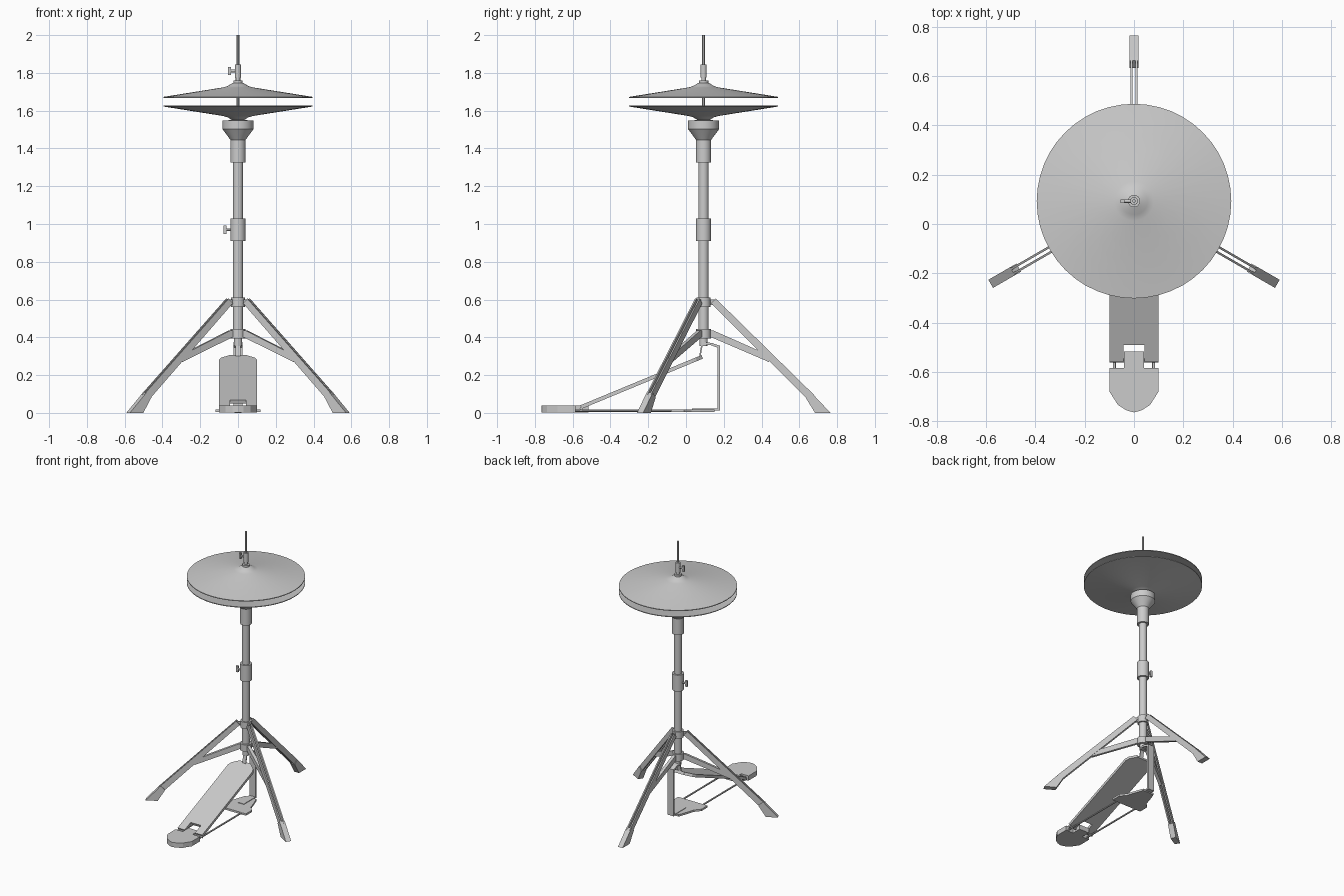
import bpy, bmesh
from math import sin, cos, pi, radians
from mathutils import Vector

if "Cube" in bpy.data.objects:
    bpy.data.objects.remove(bpy.data.objects["Cube"])

CY = 0.093  # y of the stand axis


def finish(name, bm, smooth=False):
    bmesh.ops.recalc_face_normals(bm, faces=bm.faces)
    me = bpy.data.meshes.new(name)
    bm.to_mesh(me)
    bm.free()
    ob = bpy.data.objects.new(name, me)
    bpy.context.collection.objects.link(ob)
    if smooth:
        bpy.ops.object.select_all(action='DESELECT')
        bpy.context.view_layer.objects.active = ob
        ob.select_set(True)
        bpy.ops.object.shade_smooth_by_angle(angle=radians(30))
    return ob


def lathe(name, prof, n=24, closed=False):
    """Revolve (radius, z) points about the stand axis, capping open ends."""
    bm = bmesh.new()
    rings = [[bm.verts.new((r * cos(2 * pi * i / n), CY + r * sin(2 * pi * i / n), z))
              for i in range(n)] for r, z in prof]
    pairs = list(zip(rings, rings[1:] + rings[:1]))
    for a, b in pairs if closed else pairs[:-1]:
        for i in range(n):
            j = (i + 1) % n
            bm.faces.new((a[i], a[j], b[j], b[i]))
    if not closed:
        bm.faces.new(rings[0])
        bm.faces.new(rings[-1])
    return finish(name, bm, True)


def prism(name, pts, vec):
    """Extrude a planar polygon along a vector."""
    bm = bmesh.new()
    f = bm.faces.new([bm.verts.new(p) for p in pts])
    ext = bmesh.ops.extrude_face_region(bm, geom=[f], use_keep_orig=True)
    bmesh.ops.translate(bm, vec=vec, verts=[v for v in ext['geom'] if isinstance(v, bmesh.types.BMVert)])
    return finish(name, bm)


def plate(name, ang, rz, t0, t1):
    """Plate drawn in the radial (r, z) plane at an angle, spanning t0..t1 sideways."""
    d = Vector((cos(ang), sin(ang), 0))
    s = Vector((-sin(ang), cos(ang), 0))
    o = Vector((0, CY, 0))
    return prism(name, [o + d * r + s * t0 + Vector((0, 0, z)) for r, z in rz], s * (t1 - t0))


def rod(name, a, b, r, n=12):
    a, b = Vector(a), Vector(b)
    bm = bmesh.new()
    bmesh.ops.create_cone(bm, cap_ends=True, segments=n, radius1=r, radius2=r, depth=(b - a).length)
    bm.transform((b - a).to_track_quat('Z', 'Y').to_matrix().to_4x4())
    bmesh.ops.translate(bm, vec=(a + b) / 2, verts=bm.verts)
    return finish(name, bm, True)


def mirrored(half):
    """Complete an outline given its right half."""
    return half + [(-x, y) for x, y in reversed(half) if abs(x) > 1e-6]


def tube(name, r, z0, z1, n=24):
    return lathe(name, [(r, z0), (r, z1)], n)


# Centre column
tube("pull_rod", 0.007, 0.36, 2.0, 12)
tube("main_tube", 0.027, 0.40, 1.40)
tube("lower_tube", 0.022, 0.355, 0.41)
tube("leg_collar", 0.037, 0.56, 0.61)
tube("brace_collar", 0.039, 0.395, 0.445)
tube("height_collar", 0.04, 0.91, 1.03)
lathe("cymbal_seat", [(0.04, 1.325), (0.04, 1.445), (0.058, 1.47), (0.082, 1.502), (0.082, 1.548), (0.03, 1.55)], 32)

# Cymbals: thin shells, hollow sides facing each other
outer = [(0.395, 0), (0.08, 0.05), (0.055, 0.057), (0.03, 0.073), (0.007, 0.077)]
shell = outer + [(r, z - 0.005) for r, z in reversed(outer)]
lathe("top_cymbal", [(r, 1.673 + z) for r, z in shell], 48, True)
lathe("bottom_cymbal", [(r, 1.622 - z) for r, z in shell], 48, True)

# Clutch and wing screws
tube("clutch_washer", 0.025, 1.745, 1.76, 20)
tube("clutch_neck", 0.012, 1.755, 1.78, 16)
tube("clutch_body", 0.016, 1.775, 1.845, 16)
for name, z, x in (("clutch", 1.81, -0.012), ("height", 0.97, -0.036)):
    rod(name + "_screw", (x, CY, z), (x - 0.03, CY, z), 0.007)
    prism(name + "_wing", [(x - 0.042, CY - 0.007, z + h) for h in (-0.022, 0.022)] +
          [(x - 0.026, CY - 0.007, z + h) for h in (0.022, -0.022)], (0, 0.014, 0))

# Tripod legs: twin bars, brace and rubber foot
for i, deg in enumerate((90, 210, 330)):
    a = radians(deg)
    for s in (-1, 1):
        plate(f"leg_bar_{i}_{s}", a, [(0.04, 0.58), (0.065, 0.605), (0.585, 0.095), (0.56, 0.062)],
              s * 0.006, s * 0.015)
    plate(f"leg_lug_{i}", a, [(0.03, 0.57), (0.055, 0.57), (0.06, 0.6), (0.03, 0.6)], -0.006, 0.006)
    plate(f"leg_brace_{i}", a, [(0.03, 0.405), (0.03, 0.437), (0.05, 0.437), (0.355, 0.302), (0.345, 0.27)],
          -0.011, 0.011)
    plate(f"leg_foot_{i}", a, [(0.54, 0.082), (0.57, 0.108), (0.672, 0), (0.59, 0)], -0.019, 0.019)

# Bent strap supporting the frame behind the pedal
plate("frame_strap", pi / 2, [(0.0, 0.375), (0.045, 0.37), (0.087, 0.355), (0.087, 0.012), (-0.06, 0.012),
                              (-0.06, 0.022), (0.074, 0.022), (0.074, 0.345), (0.04, 0.358), (0.0, 0.36)],
      -0.025, 0.025)

# Base plate and tie rods to the heel
base = mirrored([(0.12, -0.08), (0.12, -0.01), (0.085, 0.03), (0.07, 0.08), (0.045, 0.15)])
prism("base_plate", [(x, y, 0.004) for x, y in base], (0, 0, 0.014))
for s in (-1, 1):
    rod(f"tie_rod_{s}", (s * 0.08, -0.62, 0.012), (s * 0.08, -0.03, 0.012), 0.006)

# Footboard, notched at the heel and chamfered at the toe
u = Vector((0, 0.64, 0.265)).normalized()
p0 = Vector((0, -0.56, 0.04))
board = mirrored([(0.042, 0.075), (0.042, 0), (0.1, 0), (0.1, 0.635), (0.088, 0.66), (0.045, 0.695)])
prism("footboard", [p0 + Vector((x, 0, 0)) + u * s for x, s in board], Vector((0, u.z, -u.y)) * 0.02)

# Heel plate with tongue and hinge pin
heel = mirrored([(0, -0.765), (0.03, -0.757), (0.065, -0.735), (0.1, -0.68), (0.1, -0.585),
                 (0.04, -0.585), (0.04, -0.517)])
prism("heel_plate", [(x, y, 0.003) for x, y in heel], (0, 0, 0.035))
rod("hinge_pin", (-0.1, -0.555, 0.022), (0.1, -0.555, 0.022), 0.008)

# Link from pull rod to footboard
prism("pull_link", [(-0.014, CY - 0.01, 0.375), (0.014, CY - 0.01, 0.375),
                    (0.014, CY - 0.025, 0.29), (-0.014, CY - 0.025, 0.29)], (0, 0.008, 0))
